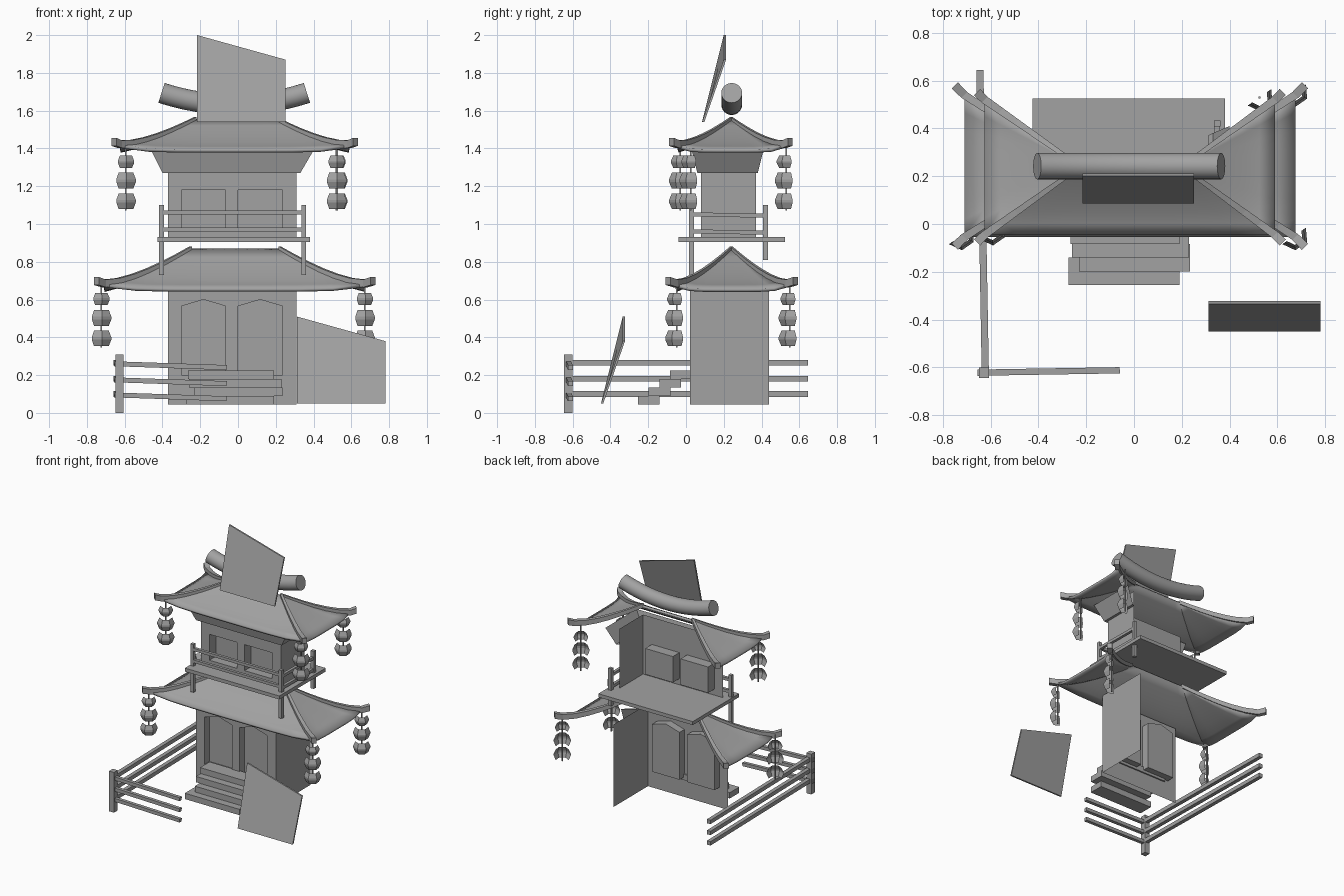
import bpy, bmesh, math
from mathutils import Vector, Matrix

cube = bpy.data.objects.get("Cube")
if cube:
    bpy.data.objects.remove(cube, do_unlink=True)

grey = bpy.data.materials.new("plain_grey")
grey.use_nodes = True
GREY = (0.36, 0.36, 0.36, 1)
grey.diffuse_color = GREY
grey.node_tree.nodes["Principled BSDF"].inputs["Base Color"].default_value = GREY


def finish(name, bm, smooth=False):
    me = bpy.data.meshes.new(name)
    bm.to_mesh(me)
    bm.free()
    me.materials.append(grey)
    ob = bpy.data.objects.new(name, me)
    bpy.context.collection.objects.link(ob)
    if smooth:
        bpy.ops.object.select_all(action='DESELECT')
        ob.select_set(True)
        bpy.context.view_layer.objects.active = ob
        bpy.ops.object.shade_smooth_by_angle(angle=math.radians(35))
    return ob


def loft(bm, rows, closed=False):
    """Skin faces between rows of points."""
    rows = [[bm.verts.new(p) for p in r] for r in rows]
    for a, b in zip(rows, rows[1:]):
        n = len(a)
        for i in range(n if closed else n - 1):
            j = (i + 1) % n
            bm.faces.new((a[i], b[i], b[j], a[j]))
    return rows


def box(name, x, y, z):
    bm = bmesh.new()
    mid = Vector([(a + b) / 2 for a, b in (x, y, z)])
    size = [b - a for a, b in (x, y, z)]
    bmesh.ops.create_cube(bm, size=1, matrix=Matrix.Translation(mid) @ Matrix.Diagonal((*size, 1)))
    return finish(name, bm)


def rail(name, a, b, t):
    """Square bar between two points."""
    a, b = Vector(a), Vector(b)
    d = b - a
    bm = bmesh.new()
    bmesh.ops.create_cube(bm, size=1, matrix=Matrix.Translation((a + b) / 2)
                          @ d.to_track_quat('Z', 'Y').to_matrix().to_4x4()
                          @ Matrix.Diagonal((t, t, d.length, 1)))
    return finish(name, bm)


# Front wall with openings, each a recessed box
def front_wall(name, outline, holes, y, depth):
    bm = bmesh.new()
    edges = []
    for loop in [outline] + holes:
        vs = [bm.verts.new((x, y, z)) for x, z in loop]
        edges += [bm.edges.new((vs[i - 1], vs[i])) for i in range(len(vs))]
    bmesh.ops.triangle_fill(bm, use_beauty=True, edges=edges, normal=(0, -1, 0))
    for loop in holes:
        rows = loft(bm, [[(x, y, z) for x, z in loop], [(x, y + depth, z) for x, z in loop]], True)
        bm.faces.new(rows[-1])
    return finish(name, bm)


def rect(x0, x1, z0, z1):
    return [(x0, z0), (x1, z0), (x1, z1), (x0, z1)]


def door(x0, x1):
    return [(x0, 0.2), (x1, 0.2), (x1, 0.565), ((x0 + x1) / 2, 0.6), (x0, 0.565)]


def side_wall(name, x, y0, y1, z0, z1):
    bm = bmesh.new()
    loft(bm, [[(x, y0, z1), (x, y1, z1)], [(x, y0, z0), (x, y1, z0)]])
    return finish(name, bm)


front_wall("lower_front_wall", rect(-0.37, 0.31, 0.045, 0.66),
           [door(-0.3, -0.065), door(0, 0.235)], 0.02, 0.06)
side_wall("lower_side_wall", 0.31, 0.02, 0.44, 0.045, 0.68)
front_wall("upper_front_wall", rect(-0.37, 0.31, 0.92, 1.39),
           [rect(-0.3, -0.065, 0.98, 1.18), rect(0, 0.235, 0.98, 1.18)], 0.08, 0.08)
side_wall("upper_side_wall", 0.31, 0.08, 0.37, 0.92, 1.39)

# Flared band under the upper roof
bm = bmesh.new()
flare = [(-0.46, 0.03, 0.40, 0.41, 1.39), (-0.40, 0.06, 0.33, 0.38, 1.27), (-0.37, 0.08, 0.31, 0.37, 1.27)]
loft(bm, [[(x0, y0, z), (x1, y0, z), (x1, y1, z)] for x0, y0, x1, y1, z in flare])
finish("flared_band", bm)


# Roof with three concave slopes, open at the back, and four hip beams
def roof(name, x0, x1, y0, y1, rx0, rx1, ze, zr, reach):
    ry, n, lift = 0.24, 6, 0.025

    def point(r, e, t, edge):
        p = Vector((*r, 0)).lerp(Vector((*e, 0)), t)
        p.z = ze + (zr - ze) * (1 - t) ** 1.3 + lift * edge ** 6 * t ** 3
        return p

    bm = bmesh.new()
    ra, rb = (rx0, ry), (rx1, ry)
    slopes = [(ra, rb, (x0, y0), (x1, y0)), (rb, rb, (x1, y0), (x1, y1)), (ra, ra, (x0, y1), (x0, y0))]
    for r0, r1, e0, e1 in slopes:
        rows = []
        for i in range(n + 1):
            row = []
            for k in range(9):
                u = k / 8
                r = Vector(r0).lerp(Vector(r1), u)
                e = Vector(e0).lerp(Vector(e1), u)
                row.append(point(r, e, i / n, abs(2 * u - 1)))
            rows.append(row)
        loft(bm, rows)
    bmesh.ops.remove_doubles(bm, verts=bm.verts, dist=0.0005)
    bmesh.ops.dissolve_degenerate(bm, edges=bm.edges, dist=0.0005)
    ob = finish(name + "_slopes", bm, True)
    mod = ob.modifiers.new("thickness", 'SOLIDIFY')
    mod.thickness, mod.offset = 0.018, -1

    # Hip beams widen and kick up toward the corners
    for r, cx, label in ((ra, x0, "right"), (rb, x1, "left")):
        for cy, end in ((y0, "front"), (y1, "back")):
            path = [point(r, (cx, cy), i / n, 1) for i in range(n + 1)]
            d = Vector((math.copysign(reach, cx), math.copysign(reach, cy - ry), 0.012))
            path.append(path[-1] + d)
            side = Vector((-d.y, d.x, 0)).normalized()
            bm = bmesh.new()
            rings = []
            for i, p in enumerate(path):
                w = 0.008 + 0.012 * i / len(path)
                lo, hi = Vector((0, 0, -0.018)), Vector((0, 0, 0.012 + 0.014 * i / len(path)))
                rings.append([p - side * w + lo, p + side * w + lo, p + side * w + hi, p - side * w + hi])
            rows = loft(bm, rings, True)
            bm.faces.new(rows[0])
            bm.faces.new(rows[-1][::-1])
            bmesh.ops.recalc_face_normals(bm, faces=bm.faces)
            finish(f"{name}_hip_{end}_{label}", bm)


roof("lower_roof", -0.71, 0.675, -0.055, 0.54, -0.25, 0.22, 0.658, 0.87, 0.04)
roof("upper_roof", -0.625, 0.59, -0.045, 0.52, -0.225, 0.2, 1.395, 1.555, 0.032)

# Curved round ridge log
bm = bmesh.new()
rings = []
for i in range(13):
    s = -1 + i / 6
    c = Vector((-0.02 + 0.385 * s, 0.242, 1.632 + 0.062 * s * s))
    up = Vector((-0.322 * s, 0, 1)).normalized()
    rings.append([c + 0.055 * (up * math.cos(a) + Vector((0, 1, 0)) * math.sin(a))
                  for a in (k * math.tau / 24 for k in range(24))])
rows = loft(bm, rings, True)
bm.faces.new(rows[0])
bm.faces.new(rows[-1][::-1])
bmesh.ops.recalc_face_normals(bm, faces=bm.faces)
finish("ridge_log", bm, True)

# Balcony floor, posts and rails
box("balcony_floor", (-0.425, 0.38), (-0.04, 0.525), (0.905, 0.932))
for name, x, y, z in (("right", -0.405, 0.03, 0.73), ("left", 0.348, 0.03, 0.73), ("back", 0.348, 0.42, 0.81)):
    box("balcony_post_" + name, (x - 0.013, x + 0.013), (y - 0.013, y + 0.013), (z, 1.1))
for z in (0.97, 1.06):
    rail("balcony_front_rail", (-0.405, 0.03, z), (0.348, 0.03, z), 0.022)
    rail("balcony_side_rail", (0.348, 0.03, z - 0.01), (0.348, 0.42, z - 0.015), 0.022)

# Entrance steps
for i, (x0, x1) in enumerate(((-0.275, 0.19), (-0.23, 0.235), (-0.26, 0.23), (-0.265, 0.19))):
    y, z = -0.255 + 0.057 * i, 0.045 + 0.045 * i
    box("step", (x0, x1), (y, y + 0.115), (z, z + 0.045))

# Corner fence
box("fence_post", (-0.648, -0.606), (-0.645, -0.6), (0, 0.31))
for z in (0.1, 0.18, 0.265):
    rail("fence_side_rail", (-0.622, -0.63, z), (-0.645, 0.645, z), 0.03)
    rail("fence_front_rail", (-0.655, -0.622, z - 0.005), (-0.06, -0.612, z - 0.025), 0.026)

# Two leaning sign boards
for name, off in (("lower", (0, 0, 0)), ("upper", (-0.528, 0.535, 1.49))):
    bm = bmesh.new()
    shape = [(0.312, -0.45, 0.05), (0.78, -0.45, 0.05), (0.78, -0.335, 0.38), (0.312, -0.335, 0.51)]
    front = [Vector(p) + Vector(off) for p in shape]
    rows = loft(bm, [front, [p + Vector((0, 0.012, 0)) for p in front]], True)
    bm.faces.new(rows[0])
    bm.faces.new(rows[1][::-1])
    bmesh.ops.recalc_face_normals(bm, faces=bm.faces)
    finish(name + "_sign_board", bm)


# Strings of three lanterns, shells open toward the back
def lantern_string(name, x, y, top):
    rail(name + "_cord", (x, y, top + 0.06), (x, y, top - 0.29), 0.008)
    for drop, h, r in ((0, 0.065, 0.05), (0.09, 0.085, 0.06), (0.2, 0.082, 0.06)):
        bm = bmesh.new()
        z = top - drop
        rings = []
        for f, s in ((0, 0.75), (0.42, 1), (0.58, 1), (1, 0.75)):
            rings.append([(x + r * s * math.cos(a), y + r * s * math.sin(a), z - f * h)
                          for a in (math.radians(60 * k - 25) for k in range(6))])
        loft(bm, rings, True)
        axis = Vector((x, y, 0))
        back = [f for f in bm.faces
                if (f.calc_center_median() - axis).xy.normalized().dot(Vector((0.57, -0.82))) < -0.3]
        bmesh.ops.delete(bm, geom=back, context='FACES')
        finish(name + "_lantern", bm)


for x, y in ((-0.725, -0.05), (0.67, -0.05), (0.67, 0.55)):
    lantern_string("lower", x, y, 0.635)
for x, y in ((-0.595, -0.03), (0.52, 0.025), (0.525, 0.53)):
    lantern_string("upper", x, y, 1.362)
